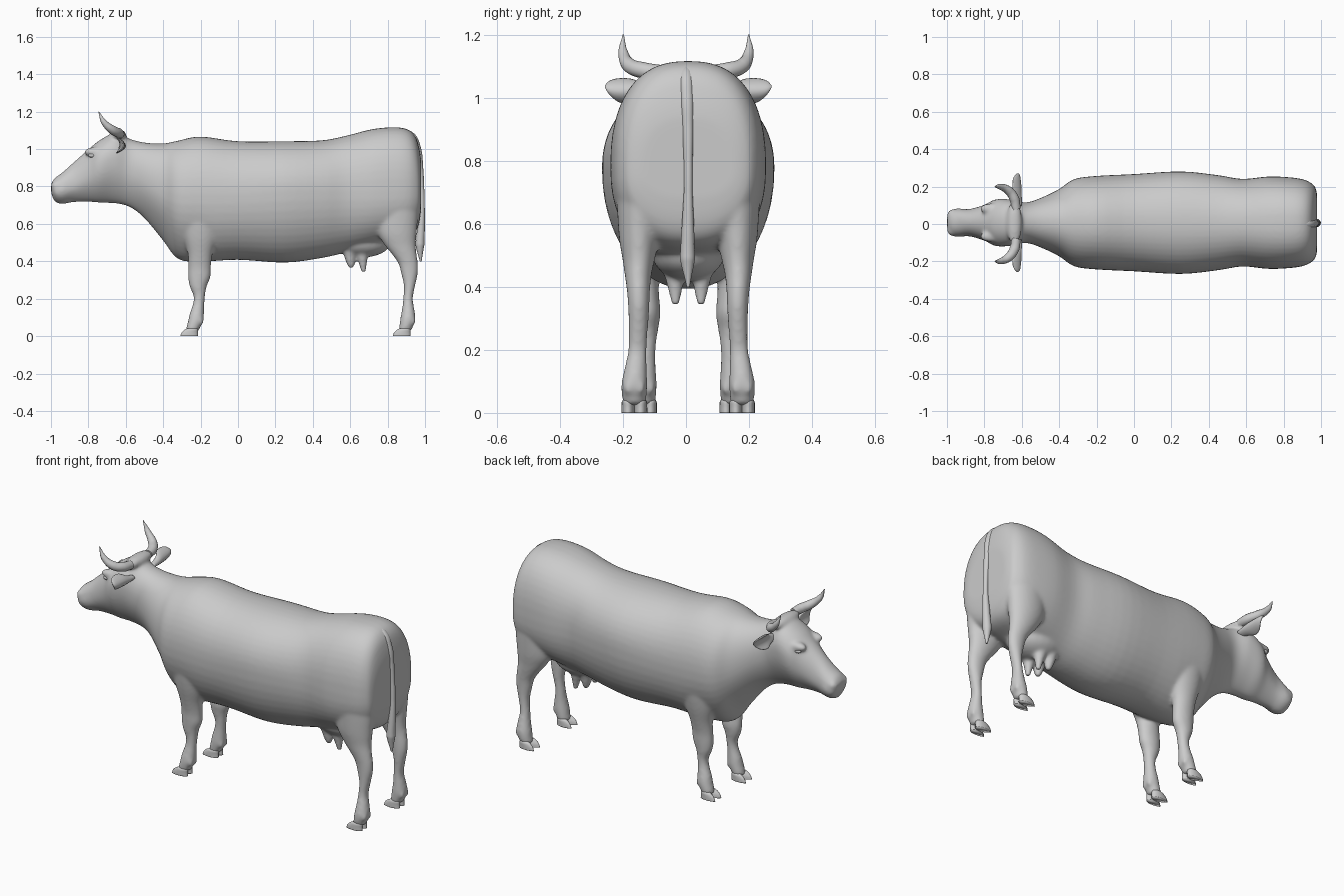
import bpy, bmesh, math
from mathutils import Matrix, Vector

cube = bpy.data.objects.get("Cube")
if cube:
    bpy.data.objects.remove(cube, do_unlink=True)

hide = bpy.data.materials.new("plain_grey")
hide.use_nodes = True
hide.diffuse_color = (0.6, 0.6, 0.6, 1)
hide.node_tree.nodes["Principled BSDF"].inputs["Base Color"].default_value = (0.6, 0.6, 0.6, 1)
LEAN = .007  # the body sits slightly to one side


def refine(rows, steps=4):
    """Smoothly interpolate between the given sections."""
    out = []
    for i in range(len(rows) - 1):
        a, b, c, d = (rows[max(i - 1, 0)], rows[i], rows[i + 1], rows[min(i + 2, len(rows) - 1)])
        for k in range(steps):
            t = k / steps
            out.append([q + t * (r - p) / 2 + t * t * (2 * p - 5 * q + 4 * r - s) / 2
                        + t ** 3 * (3 * q - p - 3 * r + s) / 2
                        for p, q, r, s in zip(a, b, c, d)])
    return out + [list(rows[-1])]


def loft(bm, rows, ring, sides=48):
    """Bridge rings made by ring(row, cos, sin) and cap both ends."""
    loops = []
    for row in refine(rows):
        angles = [math.tau * k / sides for k in range(sides)]
        loops.append([bm.verts.new(ring(row, math.cos(a), math.sin(a))) for a in angles])
    for lo, hi in zip(loops, loops[1:]):
        for k in range(sides):
            n = (k + 1) % sides
            bm.faces.new((lo[k], lo[n], hi[n], hi[k]))
    bm.faces.new(loops[0])
    bm.faces.new(loops[-1])
    return [v for loop in loops for v in loop]


def ball(bm, centre, size):
    bmesh.ops.create_uvsphere(bm, u_segments=24, v_segments=16, radius=1,
                              matrix=Matrix.LocRotScale(Vector(centre), None, Vector(size)))


def finish(bm, name):
    bmesh.ops.recalc_face_normals(bm, faces=bm.faces)
    mesh = bpy.data.meshes.new(name)
    bm.to_mesh(mesh)
    bm.free()
    mesh.materials.append(hide)
    mesh.shade_smooth()
    ob = bpy.data.objects.new(name, mesh)
    ob.location.y = LEAN
    bpy.context.collection.objects.link(ob)
    return ob


def taper(name, points):
    """Round tapering tube through (x, y, z, radius) points."""
    cu = bpy.data.curves.new(name, "CURVE")
    cu.dimensions = "3D"
    cu.bevel_depth = 1
    cu.bevel_resolution = 4
    cu.use_fill_caps = True
    sp = cu.splines.new("BEZIER")
    sp.bezier_points.add(len(points) - 1)
    for bp, (x, y, z, r) in zip(sp.bezier_points, points):
        bp.co, bp.radius = (x, y, z), r
        bp.handle_left_type = bp.handle_right_type = "AUTO"
    cu.materials.append(hide)
    ob = bpy.data.objects.new(name, cu)
    bpy.context.collection.objects.link(ob)


def squarish(v, n):
    return math.copysign(abs(v) ** (2 / n), v)


def trunk_ring(row, c, s):
    x, low, mid, top, w = row
    # Brisket, throat and jaw narrow towards the underside; the rump is boxier
    pinch = (.06 + .3 * min(1, max(0, (-.1 - x) / .3))) * min(s, 0) ** 2
    n = 2.15 + .3 * min(1, max(0, (x - .5) / .3))
    return (x, w * squarish(c, n) * (1 - pinch),
            mid + (top - mid if s > 0 else mid - low) * squarish(s, n))


# Trunk, neck and head: x, underside, widest height, top, half width
TRUNK = [
    (-.999, .765, .79, .815, .04), (-.98, .72, .78, .845, .068), (-.94, .706, .78, .874, .076),
    (-.88, .716, .81, .928, .073), (-.8, .718, .87, .998, .096), (-.74, .713, .92, 1.047, .125),
    (-.66, .71, .95, 1.085, .124), (-.58, .69, .9, 1.055, .108), (-.5, .63, .85, 1.035, .132),
    (-.4, .51, .78, 1.03, .18), (-.32, .412, .76, 1.045, .233), (-.2, .398, .76, 1.067, .25),
    (0, .408, .76, 1.042, .26), (.25, .393, .78, 1.042, .274), (.45, .418, .78, 1.047, .254),
    (.58, .448, .78, 1.072, .234), (.72, .48, .78, 1.107, .247), (.84, .51, .78, 1.117, .242),
    (.91, .53, .78, 1.104, .23), (.95, .56, .78, 1.065, .21), (.97, .61, .77, 1.0, .188),
    (.979, .68, .77, .94, .15),
]
# Legs: x, y, z, half length, half width
FRONT_LEG = [
    (-.205, .165, .78, .14, .07), (-.196, .162, .64, .114, .067), (-.199, .156, .53, .09, .057),
    (-.203, .143, .44, .066, .048), (-.205, .134, .37, .061, .042), (-.207, .13, .315, .06, .042),
    (-.213, .131, .265, .046, .036), (-.207, .132, .215, .031, .03), (-.211, .134, .17, .031, .03),
    (-.22, .137, .12, .039, .036), (-.225, .139, .085, .041, .04), (-.24, .14, .045, .037, .038),
    (-.245, .14, .025, .034, .035),
]
HIND_LEG = [
    (.85, .14, .82, .12, .09), (.848, .153, .68, .118, .074), (.85, .156, .56, .106, .064),
    (.866, .157, .49, .085, .052), (.888, .159, .44, .067, .043), (.909, .158, .39, .053, .037),
    (.917, .157, .335, .045, .034), (.917, .158, .27, .031, .031), (.909, .161, .2, .026, .03),
    (.91, .167, .14, .034, .036), (.908, .171, .09, .041, .042), (.897, .171, .045, .036, .039),
    (.892, .171, .025, .034, .036),
]

body = bmesh.new()
loft(body, TRUNK, trunk_ring)
# Poll ridge and udder
ball(body, (-.64, 0, 1.075), (.042, .12, .032))
ball(body, (.66, 0, .505), (.16, .115, .085))
for side in (1, -1):
    for leg in (FRONT_LEG, HIND_LEG):
        loft(body, leg, lambda r, c, s: (r[0] + r[3] * c, side * (r[1] + r[4] * s), r[2]))
    # Nostril flares and brows
    ball(body, (-.972, side * .044, .803), (.027, .027, .028))
    ball(body, (-.76, side * .074, .985), (.065, .03, .026))
    # Dew claws
    for x, y in ((-.197, .139), (.936, .171)):
        for off in (-.02, .02):
            ball(body, (x, side * y + off, .08), (.014, .014, .022))
    # Teats
    for x, tip in ((.603, .362), (.668, .342)):
        loft(body, [(x - .008, .042, .47, .042), (x - .004, .042, .42, .03),
                    (x, .041, .385, .022), (x + .003, .04, tip, .013)],
             lambda r, c, s: (r[0] + r[3] * c, side * (r[1] + r[3] * s), r[2]), 16)
ob = finish(body, "body")
# Blend the overlapping volumes into one skin
mod = ob.modifiers.new("blend", "REMESH")
mod.mode = "VOXEL"
mod.voxel_size = .0075
mod.use_smooth_shade = True
mod = ob.modifiers.new("soften", "SMOOTH")
mod.factor = .5
mod.iterations = 18

# Cloven hooves
for foot, fx, fy in (("front", -.24, .14), ("hind", .896, .171)):
    for side, word in ((1, "left"), (-1, "right")):
        hoof = bmesh.new()
        for off in (-.02, .02):
            rows = [(fx - .004, .042, .026, .016), (fx - .01, .034, .036, .02),
                    (fx - .018, .018, .044, .021), (fx - .021, 0, .048, .021)]

            def toe(r, c, s):
                splay = .008 * max(-c, 0) * math.copysign(1, off)
                return (r[0] + r[2] * c, side * fy + off + splay + r[3] * s * (1 + .4 * min(c, 0)), r[1])
            loft(hoof, rows, toe, 16)
        finish(hoof, f"{foot}_{word}_hoof")

for side, word in ((1, "left"), (-1, "right")):
    # Leaf-shaped ear cupped towards the front: y, z, thickness, half height
    ear = bmesh.new()
    verts = loft(ear, [(.09, 1.01, .018, .016), (.13, 1.012, .018, .024), (.175, 1.018, .016, .041),
                       (.22, 1.024, .013, .038), (.25, 1.032, .009, .022), (.264, 1.036, .003, .004)],
                 lambda r, c, s: (-.647 + r[2] * c, side * r[0], r[1] + r[3] * s), 20)
    for v in verts:
        v.co.x += .03 * (1 - min(1, abs(v.co.z - 1.02) / .041) ** 2)
    finish(ear, f"{word}_ear")
    # Eye
    eye = bmesh.new()
    ball(eye, (-.78, side * .089, .966), (.021, .012, .011))
    finish(eye, f"{word}_eye")
    # Horn
    taper(f"{word}_horn", [(-.63, side * .08, 1.08, .024), (-.64, side * .135, 1.087, .026),
                           (-.67, side * .178, 1.102, .024), (-.715, side * .199, 1.142, .016),
                           (-.745, side * .199, 1.2, .002)])

# Tail with a fuller tuft
taper("tail", [(.86, 0, 1.092, .022), (.925, 0, 1.066, .024), (.957, .003, 1.0, .022),
               (.972, .006, .9, .018), (.981, .007, .8, .014), (.984, .007, .7, .014),
               (.979, .006, .58, .02), (.973, .005, .49, .024), (.977, .007, .4, .005)])
